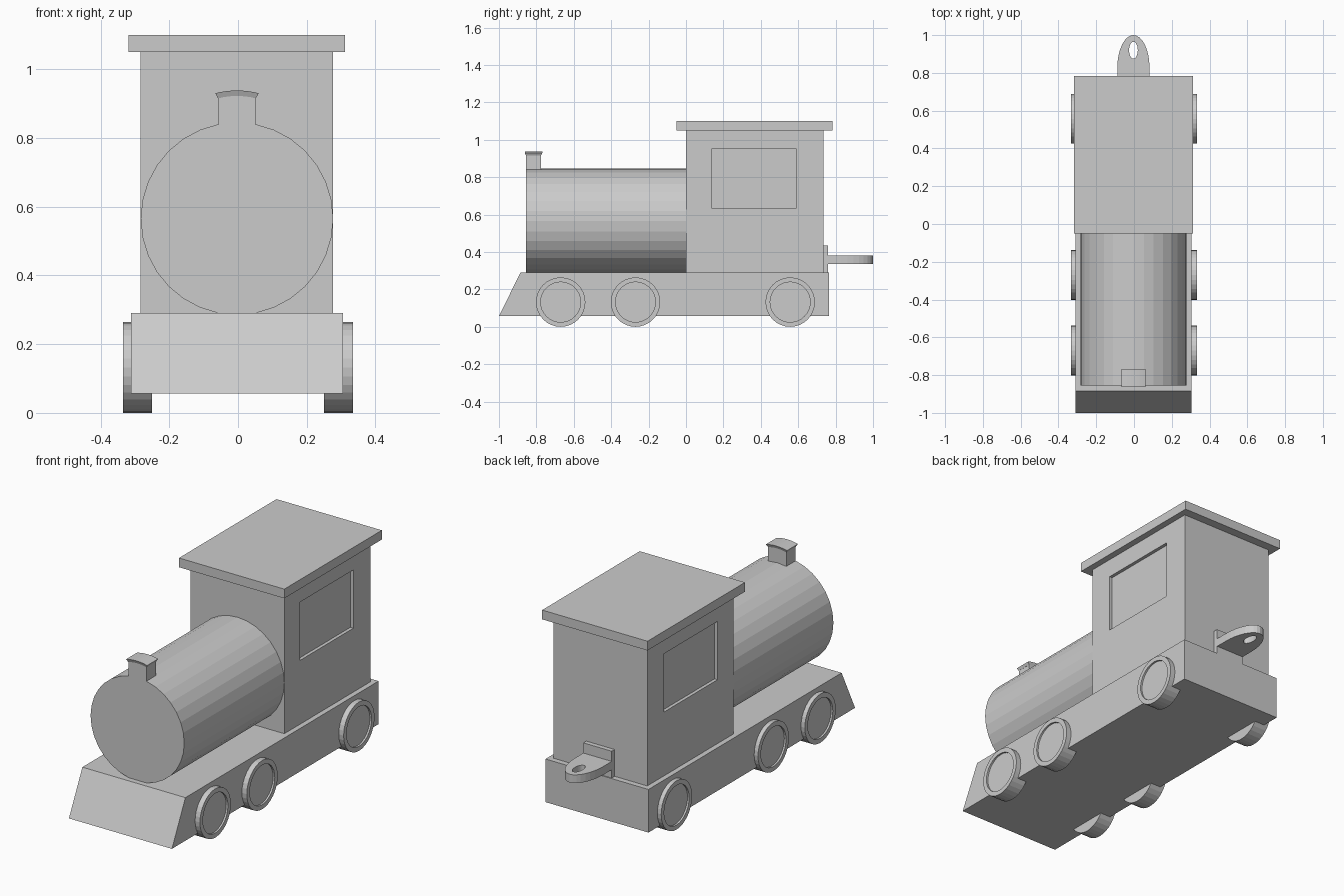
import bpy, bmesh
from math import sin, cos, pi
from mathutils import Vector

if "Cube" in bpy.data.objects:
    bpy.data.objects.remove(bpy.data.objects["Cube"])

grey = bpy.data.materials.new("plain grey")
grey.use_nodes = True
grey.diffuse_color = (0.6, 0.6, 0.6, 1)
grey.node_tree.nodes["Principled BSDF"].inputs["Base Color"].default_value = (0.6, 0.6, 0.6, 1)

SHIFT = -0.003  # body sits slightly to the right of the wheels


def finish(name, bm, shift=SHIFT):
    bmesh.ops.recalc_face_normals(bm, faces=bm.faces)
    mesh = bpy.data.meshes.new(name)
    bm.to_mesh(mesh)
    bm.free()
    mesh.materials.append(grey)
    ob = bpy.data.objects.new(name, mesh)
    ob.location.x = shift
    bpy.context.collection.objects.link(ob)
    return ob


def loft(rings, closed=False):
    """Skin a list of equal rings; cap the ends unless closed."""
    bm = bmesh.new()
    vs = [[bm.verts.new(p) for p in ring] for ring in rings]
    n = len(vs[0])
    pairs = list(zip(vs, vs[1:])) + ([(vs[-1], vs[0])] if closed else [])
    for a, b in pairs:
        for i in range(n):
            j = (i + 1) % n
            bm.faces.new((a[i], a[j], b[j], b[i]))
    if not closed:
        bm.faces.new(vs[0])
        bm.faces.new(vs[-1])
    return bm


def box(hx, y0, y1, z0, z1):
    return loft([[(x, y0, z0), (x, y1, z0), (x, y1, z1), (x, y0, z1)] for x in (-hx, hx)])


def circle(r, n):
    return [(r * cos(2 * pi * i / n), r * sin(2 * pi * i / n)) for i in range(n)]


# Chassis with sloped nose
side = [(-1, 0.057), (0.765, 0.057), (0.765, 0.29), (-0.885, 0.29)]
finish("chassis", loft([[(x, y, z) for y, z in side] for x in (-0.308, 0.308)]))

# Boiler
finish("boiler", loft([[(x, y, 0.565 + z) for x, z in circle(0.28, 32)] for y in (-0.855, 0.0)]))

# Cab with a recessed window on each side
bm = box(0.28, 0.0, 0.735, 0.29, 1.05)
bm.normal_update()
bmesh.ops.recalc_face_normals(bm, faces=bm.faces)
for f in [f for f in bm.faces if abs(f.normal.x) > 0.9]:
    bmesh.ops.inset_individual(bm, faces=[f], thickness=0.1)
    mid = f.calc_center_median()
    for v in f.verts:
        v.co.y = 0.135 if v.co.y < mid.y else 0.59
        v.co.z = 0.635 if v.co.z < mid.z else 0.95
    inward = Vector((-0.018 if f.normal.x > 0 else 0.018, 0, 0))
    pane = bmesh.ops.extrude_discrete_faces(bm, faces=[f])["faces"][0]
    bmesh.ops.translate(bm, verts=pane.verts, vec=inward)
finish("cab", bm)

# Roof
finish("roof", box(0.315, -0.05, 0.783, 1.05, 1.1))

# Chimney stem and flared, arched cap
finish("chimney_stem", box(0.054, -0.855, -0.775, 0.8, 0.922))
steps = [i / 4 - 1 for i in range(9)]
lower = [(0.055 * t, 0.922 - 0.007 * t * t) for t in steps]
upper = [(0.063 * t, 0.938 - 0.008 * t * t) for t in reversed(steps)]
rings = []
for d in (-1, 1):
    rings.append([(x, -0.815 + d * 0.04, z) for x, z in lower]
                 + [(x, -0.815 + d * 0.047, z) for x, z in upper])
finish("chimney_cap", loft(rings))

# Rear coupling: plate and pierced tongue
finish("coupling_plate", box(0.085, 0.73, 0.76, 0.288, 0.435))
outer, hole = [], []
for c, s in circle(1, 32):
    hole.append((0.023 * c, 0.92 + 0.045 * s))
    if s >= -1e-6:
        outer.append((0.085 * c, 0.83 + 0.17 * s))
    else:
        k = 1 / max(abs(c), abs(s))
        outer.append((0.085 * c * k, 0.83 + 0.075 * s * k))
rings = [[(x, y, z) for x, y in ring]
         for ring, z in ((outer, 0.38), (hole, 0.38), (hole, 0.335), (outer, 0.335))]
finish("coupling_tongue", loft(rings, closed=True))

# Wheels with dished outer faces
section = [(0.25, 0.132), (0.334, 0.132), (0.334, 0.107), (0.324, 0.107)]
for label, y in (("front", -0.67), ("middle", -0.27), ("rear", 0.557)):
    for hand, sx in (("left", 1), ("right", -1)):
        rings = [[(sx * x, y + a, 0.132 + b) for a, b in circle(r, 32)] for x, r in section]
        finish(f"{label}_{hand}_wheel", loft(rings), shift=0)
